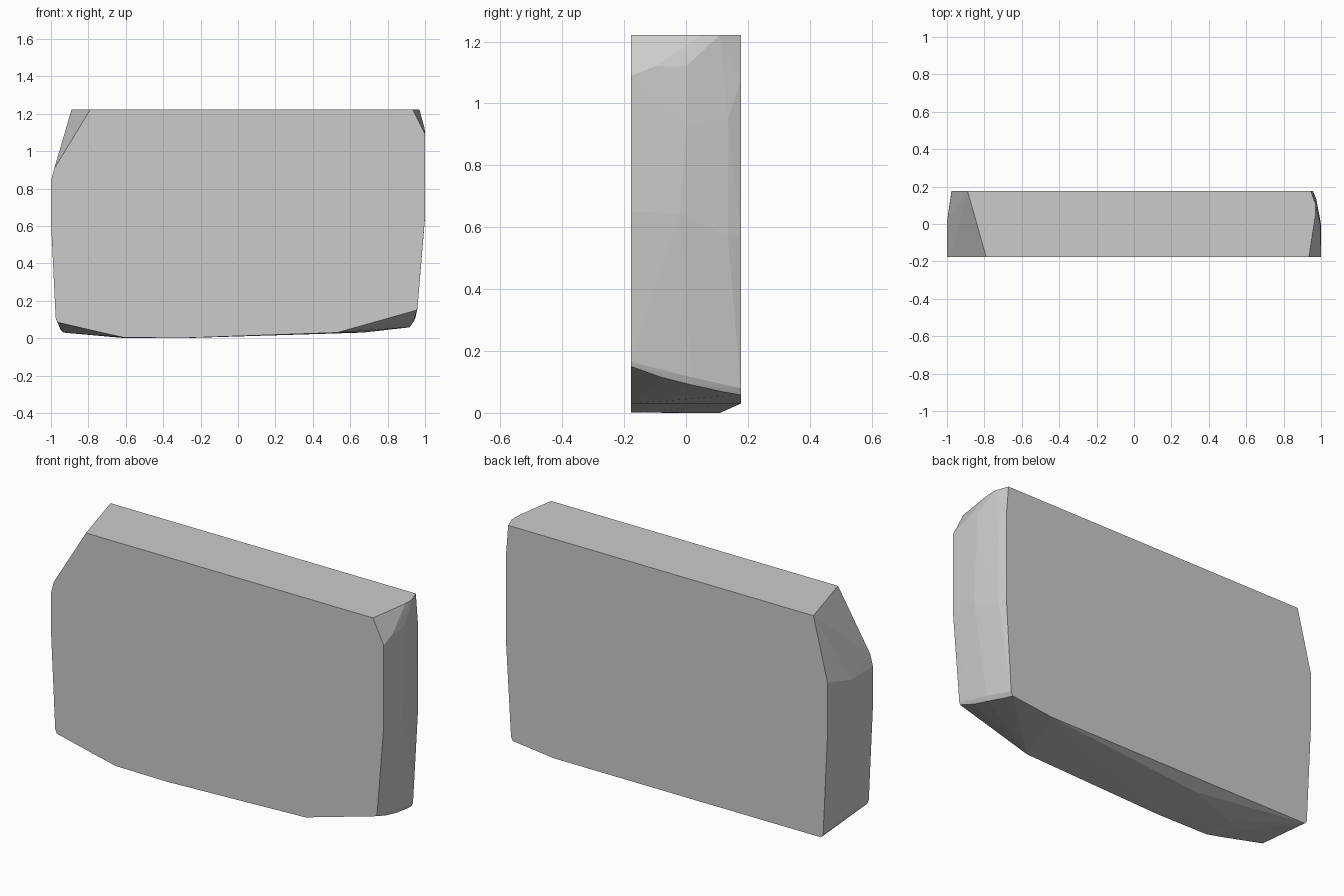
import bpy, bmesh

if "Cube" in bpy.data.objects:
    bpy.data.objects.remove(bpy.data.objects["Cube"])

F, B, TOP = -0.177, 0.177, 1.222

# front outline (x, z)
front = [(-.79, TOP), (-.983, .905), (-1, .84), (-1, .63), (-.975, .11), (-.965, .085),
         (-.72, .028), (-.61, .004), (-.3, .001), (.53, .03), (.955, .15), (.96, .165),
         (1, .65), (1, 1.09), (.935, TOP)]
# back outline (x, z)
back = [(-.89, TOP), (-.975, .88), (-.976, .63), (-.948, .045), (-.935, .03), (.67, .03),
        (.917, .058), (.928, .08), (.957, .57), (.957, 1.07), (.945, TOP)]
# worn corners between the two faces (x, y, z)
middle = [(-1, .01, .84), (-1, .01, .63), (-.972, .01, .1), (-.6, 0, 0), (-.3, .11, 0),
          (.945, -.08, .115), (.94, .02, .09), (.95, .02, .115), (.925, .12, .068),
          (1, -.02, .645), (1, 0, .93), (.996, 0, 1.12), (.998, -.1, 1.12),
          (.972, .135, .57), (.974, .135, .95), (.97, .05, TOP), (.97, .11, TOP)]

# stone block: hull of the outlines and worn corners
bm = bmesh.new()
for p in [(x, F, z) for x, z in front] + [(x, B, z) for x, z in back] + middle:
    bm.verts.new(p)
hull = bmesh.ops.convex_hull(bm, input=bm.verts[:])
spare = {v for v in hull["geom_interior"] + hull["geom_unused"]
         if isinstance(v, bmesh.types.BMVert) and not v.link_faces}
bmesh.ops.delete(bm, geom=list(spare), context='VERTS')
bmesh.ops.dissolve_limit(bm, angle_limit=0.01, verts=bm.verts[:], edges=bm.edges[:])
bmesh.ops.recalc_face_normals(bm, faces=bm.faces[:])

mesh = bpy.data.meshes.new("stone_block")
bm.to_mesh(mesh)
bm.free()
block = bpy.data.objects.new("stone_block", mesh)
bpy.context.collection.objects.link(block)
